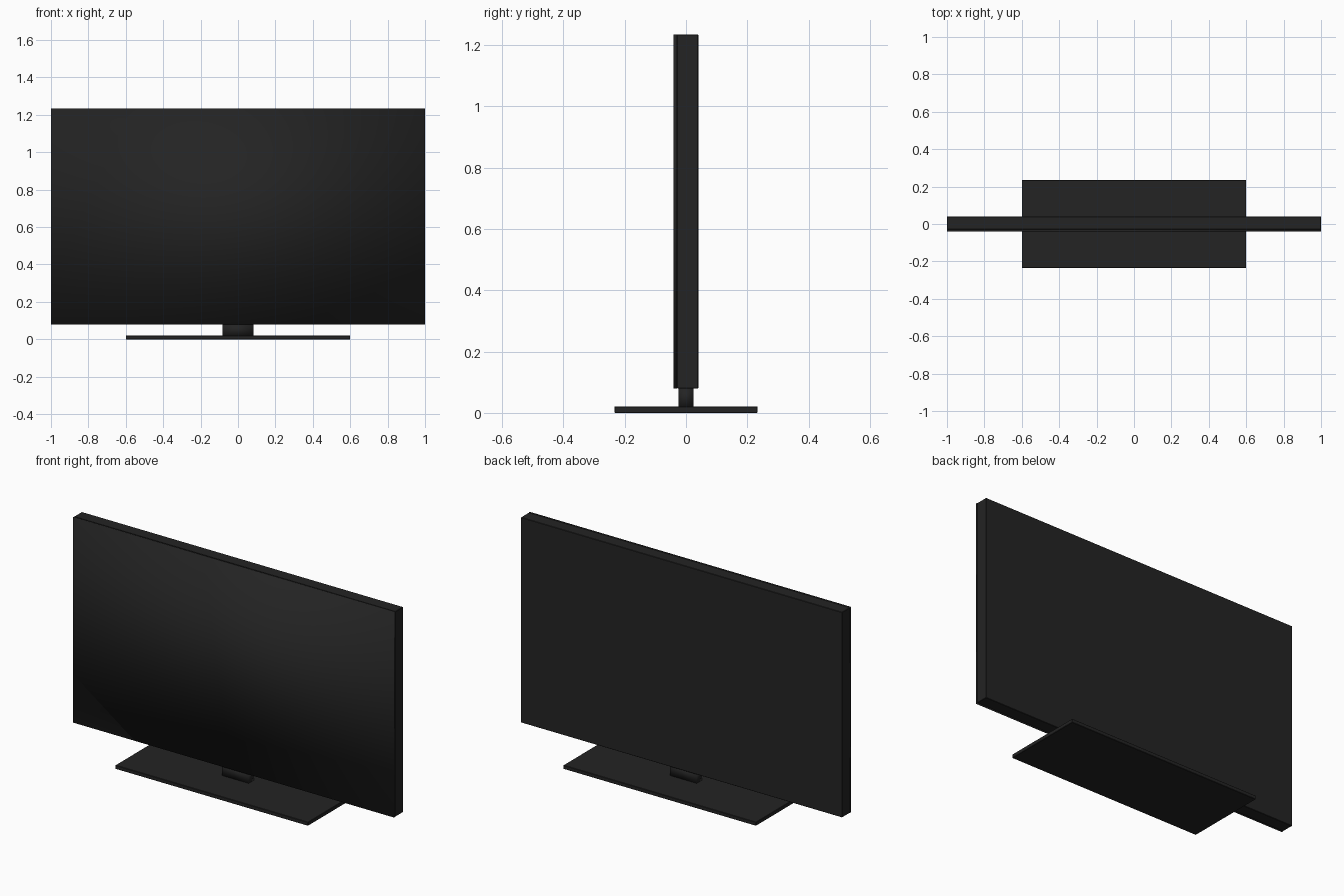
import bpy

cube = bpy.data.objects.get("Cube")
if cube:
    bpy.data.objects.remove(cube, do_unlink=True)


def make_material(name, value):
    mat = bpy.data.materials.new(name)
    mat.use_nodes = True
    colour = (value, value, value, 1)
    mat.diffuse_color = colour
    bsdf = mat.node_tree.nodes["Principled BSDF"]
    bsdf.inputs["Base Color"].default_value = colour
    bsdf.inputs["Roughness"].default_value = 0.5
    return mat


black = make_material("charcoal black", 0.017)


def box(name, low, high, bevel=0, smooth=False):
    """Box between two opposite corners, with an optional softened edge."""
    centre = [(a + b) / 2 for a, b in zip(low, high)]
    bpy.ops.mesh.primitive_cube_add(size=1, location=centre)
    obj = bpy.context.object
    obj.name = name
    obj.scale = [b - a for a, b in zip(low, high)]
    bpy.ops.object.transform_apply(location=False, rotation=False, scale=True)
    obj.data.materials.append(black)
    if bevel:
        mod = obj.modifiers.new("soft edge", "BEVEL")
        mod.width = bevel
        mod.segments = 1
    if smooth:
        bpy.ops.object.shade_smooth()
    return obj


# Television: rear housing with the softly shaded screen slab on its front
box("rear_housing", (-1, -0.03, 0.08), (1, 0.04, 1.235), bevel=0.002)
box("screen", (-1, -0.04, 0.08), (1, -0.03, 1.235), smooth=True)

# Stand: short neck on a wide flat plate
box("stand_neck", (-0.083, -0.024, 0.015), (0.083, 0.024, 0.085), smooth=True)
box("stand_base", (-0.6, -0.234, 0), (0.6, 0.234, 0.021), bevel=0.002)
